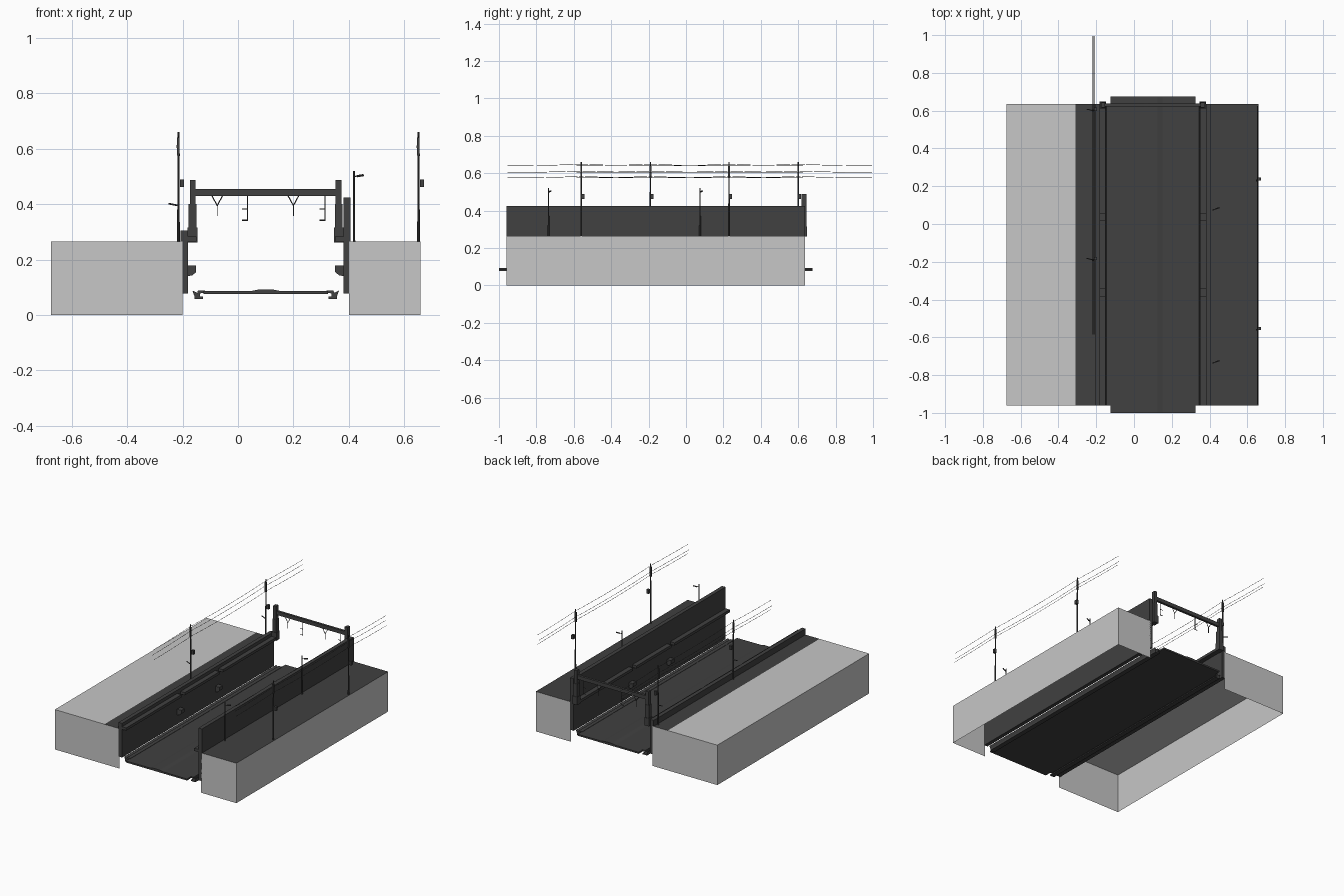
import bpy, bmesh, math
from mathutils import Vector, Matrix

if "Cube" in bpy.data.objects:
    bpy.data.objects.remove(bpy.data.objects["Cube"])


def material(name, v):
    m = bpy.data.materials.new(name)
    m.diffuse_color = (v, v, v, 1)
    m.use_nodes = True
    m.node_tree.nodes["Principled BSDF"].inputs["Base Color"].default_value = m.diffuse_color
    return m


DARK = material("dark_grey", 0.052)
LIGHT = material("light_grey", 0.57)
Y0, Y1 = -0.96, 0.635      # length of the cutting
MID = 0.1                  # mirror plane of the track bed


def finish(bm, name, mats=(DARK,)):
    me = bpy.data.meshes.new(name)
    bm.to_mesh(me)
    bm.free()
    for m in mats:
        me.materials.append(m)
    ob = bpy.data.objects.new(name, me)
    bpy.context.collection.objects.link(ob)
    return ob


def box(bm, x0, x1, y0, y1, z0, z1):
    mat = Matrix.Translation(((x0 + x1) / 2, (y0 + y1) / 2, (z0 + z1) / 2))
    mat = mat @ Matrix.Diagonal((x1 - x0, y1 - y0, z1 - z0, 1))
    bmesh.ops.create_cube(bm, size=1, matrix=mat)


def rod(bm, a, b, r, n=6, r2=None):
    a, b = Vector(a), Vector(b)
    d = b - a
    mat = Matrix.Translation((a + b) / 2) @ d.to_track_quat('Z', 'Y').to_matrix().to_4x4()
    bmesh.ops.create_cone(bm, cap_ends=True, segments=n, radius1=r,
                          radius2=r if r2 is None else r2, depth=d.length, matrix=mat)


def extrude_y(bm, pts, y0, y1):
    f = bm.faces.new([bm.verts.new((x, y0, z)) for x, z in pts])
    res = bmesh.ops.extrude_face_region(bm, geom=[f])
    bmesh.ops.translate(bm, vec=(0, y1 - y0, 0),
                        verts=[v for v in res['geom'] if isinstance(v, bmesh.types.BMVert)])
    bmesh.ops.recalc_face_normals(bm, faces=bm.faces[:])


def mx(x, side):
    """Mirror x about the track centre for the right side."""
    return x if side < 0 else 2 * MID - x


def mbox(bm, side, x0, x1, *rest):
    a, b = sorted((mx(x0, side), mx(x1, side)))
    box(bm, a, b, *rest)


# Ground banks: open underneath and toward the track, paved strip on top
def bank(name, outer, split, inner):
    bm = bmesh.new()

    def quad(pts, mi):
        bm.faces.new([bm.verts.new(p) for p in pts]).material_index = mi
    h = 0.265
    quad([(outer, Y0, 0), (outer, Y1, 0), (outer, Y1, h), (outer, Y0, h)], 0)
    for y in (Y0, Y1):
        quad([(outer, y, 0), (inner, y, 0), (inner, y, h), (outer, y, h)], 0)
    for a, b, mi in ((outer, split, 0), (split, inner, 1)):
        if a != b:
            quad([(a, Y0, h), (b, Y0, h), (b, Y1, h), (a, Y1, h)], mi)
    bmesh.ops.remove_doubles(bm, verts=bm.verts[:], dist=1e-5)
    bmesh.ops.recalc_face_normals(bm, faces=bm.faces[:])
    for f in bm.faces:
        if abs(f.normal.z) > 0.9 and f.normal.z < 0:
            bmesh.ops.reverse_faces(bm, faces=bm.faces[:])
            break
    finish(bm, name, (LIGHT, DARK))


bank("left_bank", -0.675, -0.31, -0.2)
bank("right_bank", 0.66, 0.66, 0.4)

# Road bed with a slight crown
bm = bmesh.new()
extrude_y(bm, [(-0.125, 0.076), (0.325, 0.076), (0.325, 0.086), (0.15, 0.087),
               (0.125, 0.092), (0.075, 0.092), (0.05, 0.087), (-0.125, 0.086)], -1.0, 0.675)
finish(bm, "road_bed")

cuts = [(-0.38, -0.345), (0.02, 0.055)]
for side, name, top in ((-1, "left", 0.305), (1, "right", 0.425)):
    # Retaining wall
    bm = bmesh.new()
    mbox(bm, side, -0.207, -0.181, Y0, Y1, 0.078, top)
    finish(bm, name + "_retaining_wall")

    # Ledge in three lengths, with gaps above the wall boxes
    bm = bmesh.new()
    ends = [Y0, *cuts[0], *cuts[1], Y1]
    for a, b in zip(ends[::2], ends[1::2]):
        mbox(bm, side, -0.182, -0.15, a, b, 0.265, 0.283)
    finish(bm, name + "_ledge")

    # Small tapered boxes on the wall
    bm = bmesh.new()
    for a, b in cuts:
        extrude_y(bm, [(mx(x, side), z) for x, z in
                       ((-0.182, 0.14), (-0.165, 0.143), (-0.151, 0.155),
                        (-0.151, 0.178), (-0.182, 0.178))], a, b)
    finish(bm, name + "_wall_boxes")

    # Gutter kerb
    bm = bmesh.new()
    extrude_y(bm, [(mx(x, side), z) for x, z in
                   ((-0.165, 0.088), (-0.158, 0.07), (-0.158, 0.058), (-0.126, 0.058),
                    (-0.126, 0.066), (-0.138, 0.066), (-0.138, 0.078), (-0.12, 0.08),
                    (-0.12, 0.088), (-0.145, 0.088), (-0.147, 0.08))], Y0, Y1)
    finish(bm, name + "_gutter")

    # Gantry post with stepped foot
    bm = bmesh.new()
    mbox(bm, side, -0.173, -0.153, 0.617, 0.643, 0.3, 0.488)
    mbox(bm, side, -0.178, -0.15, 0.615, 0.645, 0.3, 0.4)
    mbox(bm, side, -0.182, -0.147, 0.612, 0.648, 0.262, 0.315)
    finish(bm, name + "_gantry_post")

# Gantry beam
bm = bmesh.new()
box(bm, -0.155, 0.355, 0.622, 0.638, 0.43, 0.455)
finish(bm, "gantry_beam")

# Hangers below the beam
bm = bmesh.new()
r, y = 0.002, 0.63
for x in (-0.075, 0.2):
    rod(bm, (x, y, 0.357), (x, y, 0.397), r)
    for s in (-1, 1):
        rod(bm, (x, y, 0.395), (x + s * 0.02, y, 0.432), r)
for x in (0.035, 0.315):
    rod(bm, (x, y, 0.34), (x, y, 0.432), r)
    for z in (0.342, 0.382):
        rod(bm, (x, y, z), (x - 0.02, y, z), r)
finish(bm, "gantry_hangers")

# Utility poles with wires
for name, px, inward, ys in (("left", -0.215, 1, (-0.19, 0.6)),
                             ("right", 0.652, 1, (-0.56, 0.23))):
    bm = bmesh.new()
    for y in ys:
        rod(bm, (px, y, 0.262), (px, y, 0.66), 0.005, 8, 0.003)
        box(bm, px - 0.006, px + 0.004, y - 0.005, y + 0.005, 0.575, 0.64)
        box(bm, px + 0.005, px + 0.02, y - 0.001, y + 0.016, 0.463, 0.49)
        if name == "left":
            rod(bm, (px, y, 0.395), (px - 0.035, y + 0.008, 0.402), 0.003)
    finish(bm, name + "_utility_poles")

    bm = bmesh.new()
    span = ys[1] - ys[0]
    for z, dx in ((0.648, 0.0), (0.612, -0.006), (0.583, 0.004)):
        pts = []
        for i in range(17):
            t = i / 8 - 0.5
            sag = 0.008 * 4 * (t % 1) * (1 - t % 1)
            pts.append((px + dx, ys[0] + t * span, z - sag))
        for a, b in zip(pts, pts[1:]):
            rod(bm, a, b, 0.0012, 4)
    finish(bm, name + "_wires")

# Street lamps beside the right wall
bm = bmesh.new()
for y in (-0.735, 0.075):
    rod(bm, (0.419, y, 0.262), (0.419, y, 0.52), 0.0045, 8, 0.003)
    rod(bm, (0.419, y, 0.5), (0.435, y + 0.005, 0.502), 0.002)
    rod(bm, (0.43, y + 0.004, 0.501), (0.453, y + 0.012, 0.505), 0.004)
finish(bm, "street_lamps")
